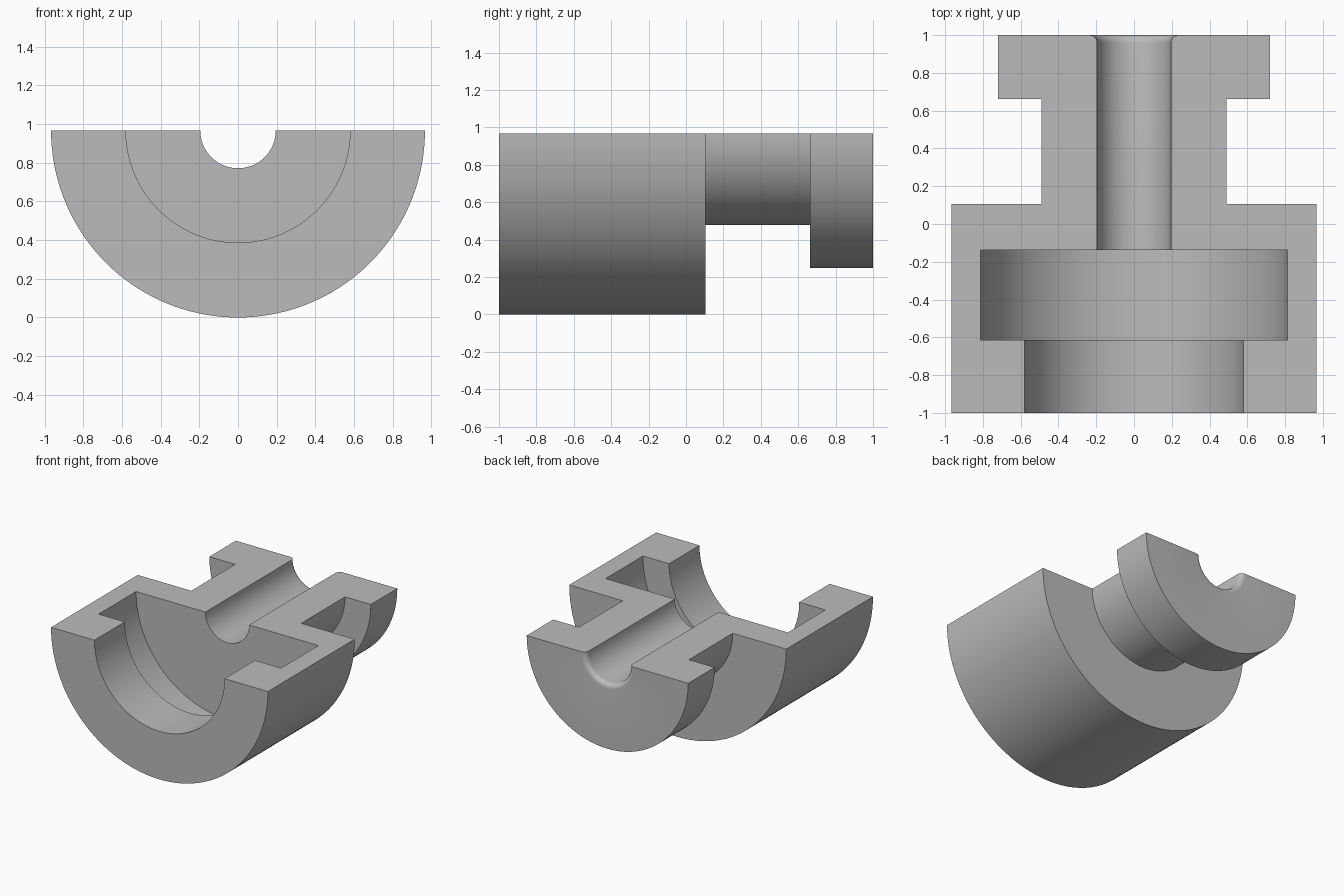
import bpy, bmesh, math

cube = bpy.data.objects.get("Cube")
if cube:
    bpy.data.objects.remove(cube, do_unlink=True)

R = 0.967           # body radius, also the height of the split plane
BORE, FILLET = 0.195, 0.04

grey = bpy.data.materials.new("plain grey")
grey.use_nodes = True
colour = (0.5, 0.5, 0.5, 1)
grey.diffuse_color = colour
grey.node_tree.nodes["Principled BSDF"].inputs["Base Color"].default_value = colour

# Closed half section as (radius, y): body, neck, rear flange
profile = [(0.58, -1), (R, -1), (R, 0.105), (0.49, 0.105), (0.49, 0.663), (0.72, 0.663), (0.72, 1)]
# Rounded mouth of the bore
for i in range(7):
    a = math.pi / 2 * (1 - i / 6)
    profile.append((BORE + FILLET * (1 - math.cos(a)), 1 - FILLET * (1 - math.sin(a))))
# Bore, wide chamber, front opening
profile += [(BORE, -0.137), (0.813, -0.137), (0.813, -0.613), (0.58, -0.613)]

# Sweep the section half a turn beneath the split plane
bm = bmesh.new()
verts = [bm.verts.new((r, y, R)) for r, y in profile]
edges = [bm.edges.new((v, verts[i - 1])) for i, v in enumerate(verts)]
bmesh.ops.spin(bm, geom=verts + edges, cent=(0, 0, R), axis=(0, 1, 0),
               angle=math.pi, steps=72, use_duplicate=False)

# Close the two flat split faces
bmesh.ops.holes_fill(bm, edges=[e for e in bm.edges if e.is_boundary], sides=0)
bmesh.ops.recalc_face_normals(bm, faces=bm.faces)

mesh = bpy.data.meshes.new("half_housing")
bm.to_mesh(mesh)
bm.free()
mesh.materials.append(grey)
housing = bpy.data.objects.new("half_housing", mesh)
bpy.context.collection.objects.link(housing)

# Smooth curved walls, crisp corners
bpy.ops.object.select_all(action="DESELECT")
housing.select_set(True)
bpy.context.view_layer.objects.active = housing
bpy.ops.object.shade_smooth_by_angle(angle=math.radians(30))
